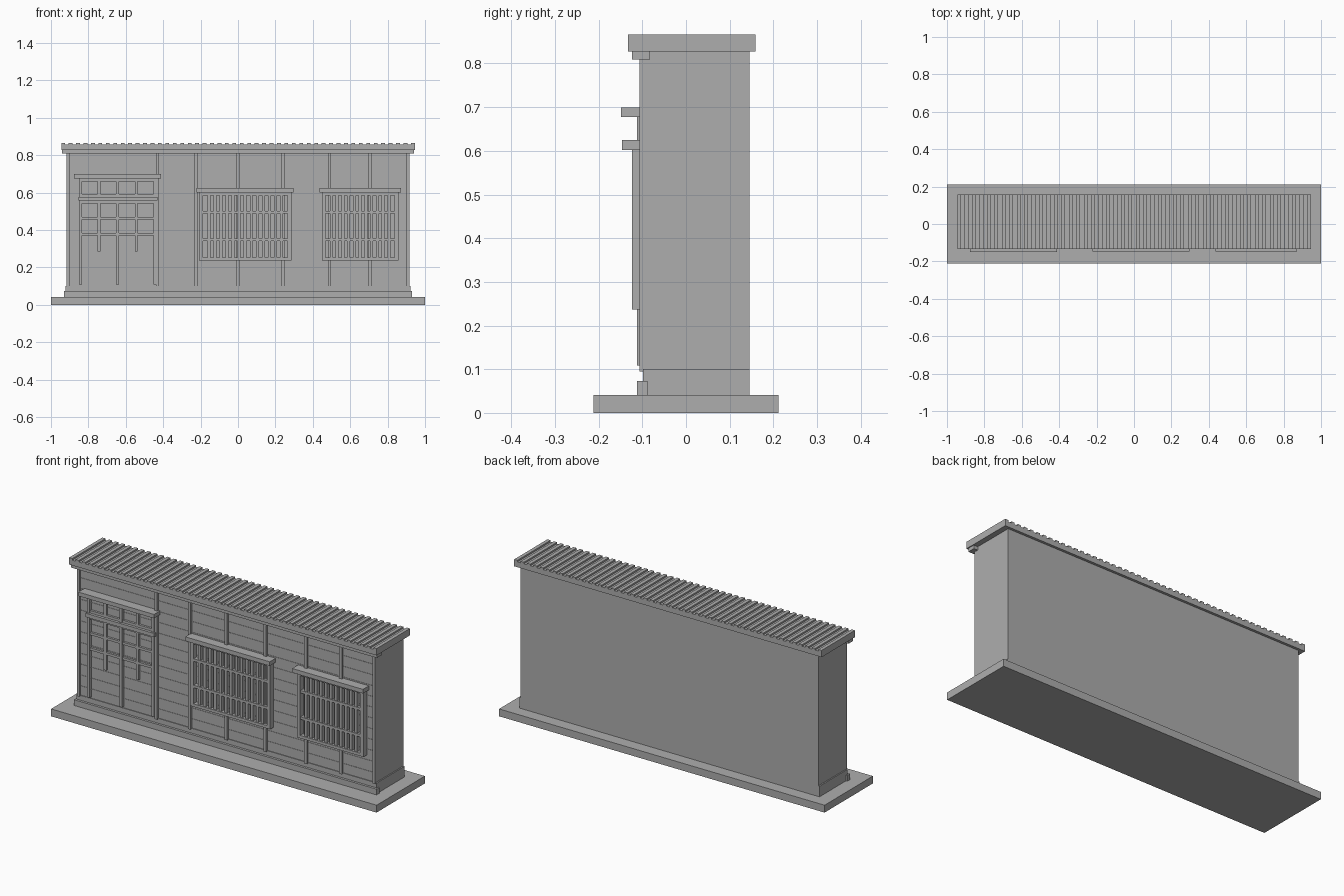
import bpy
import bmesh

if "Cube" in bpy.data.objects:
    bpy.data.objects.remove(bpy.data.objects["Cube"])

# One plain grey for the whole model
grey = bpy.data.materials.new("plain grey")
grey.diffuse_color = (0.42, 0.42, 0.42, 1)
grey.use_nodes = True
grey.node_tree.nodes["Principled BSDF"].inputs["Base Color"].default_value = grey.diffuse_color


def boxes(name, items):
    """One object from boxes given as (x0, x1, y0, y1, z0, z1)."""
    bm = bmesh.new()
    for x0, x1, y0, y1, z0, z1 in items:
        vs = bmesh.ops.create_cube(bm, size=1)["verts"]
        for v in vs:
            v.co = (x1 if v.co.x > 0 else x0,
                    y1 if v.co.y > 0 else y0,
                    z1 if v.co.z > 0 else z0)
    me = bpy.data.meshes.new(name)
    bm.to_mesh(me)
    bm.free()
    me.materials.append(grey)
    ob = bpy.data.objects.new(name, me)
    bpy.context.collection.objects.link(ob)
    return ob


WALL = -0.095   # front face of the wall
POST = -0.107   # front face of the posts

# Ground slab, foundation, sill and main body
boxes("base_slab", [(-1, 1, -0.212, 0.212, 0, 0.041)])
boxes("foundation", [(-0.922, 0.922, -0.099, 0.145, 0.041, 0.1)])
boxes("front_sill", [(-0.93, 0.93, -0.112, -0.088, 0.041, 0.073)])
boxes("wall_body", [(-0.915, 0.915, WALL, 0.145, 0.1, 0.828)])

# Thin seams between the horizontal boards
boxes("board_seams", [(-0.9, 0.9, WALL - 0.002, WALL + 0.002, z, z + 0.003)
                      for z in [0.15 + 0.06 * i for i in range(11)]])

# Vertical posts on the front
boxes("wall_posts", [(x - 0.008, x + 0.008, POST, WALL + 0.003, 0.095, 0.812)
                     for x in (-0.908, -0.43, -0.225, 0, 0.24, 0.49, 0.705, 0.908)])

# Roof slab, front eave beam and raised ribs
boxes("eave_beam", [(-0.94, 0.94, -0.124, -0.083, 0.809, 0.83)])
boxes("roof_slab", [(-0.945, 0.945, -0.133, 0.159, 0.828, 0.857)])
boxes("roof_ribs", [(x - 0.01, x + 0.01, -0.133, 0.159, 0.855, 0.866)
                    for x in [-0.935 + 1.87 * i / 47 for i in range(48)]])

# Door: jambs, centre stile, lattice, transom and hood
boxes("door_frame", [(x - 0.008, x + 0.008, -0.112, WALL, 0.108, 0.677)
                     for x in (-0.842, -0.643, -0.445)])
boxes("door_lattice_uprights", [(x - 0.008, x + 0.008, -0.108, WALL, 0.285, 0.677)
                                for x in (-0.742, -0.544)])
boxes("door_lattice_rails", [(-0.842, -0.445, -0.107, WALL, z - 0.007, z + 0.007)
                             for z in (0.378, 0.463, 0.55, 0.585, 0.668)])
boxes("door_transom", [(-0.852, -0.43, -0.122, WALL, 0.557, 0.578)])
boxes("door_hood", [(-0.877, -0.412, -0.149, WALL, 0.677, 0.699)])


def window(name, x0, x1, bars):
    """Framed lattice window with a hood board above."""
    z0, z1, f = 0.237, 0.603, 0.02
    boxes(name + "_frame", [
        (x0, x0 + f, -0.124, WALL, z0, z1),
        (x1 - f, x1, -0.124, WALL, z0, z1),
        (x0 + f, x1 - f, -0.124, WALL, z0, z0 + 0.016),
        (x0 + f, x1 - f, -0.124, WALL, z1 - 0.018, z1)])
    step = (x1 - x0 - 2 * f) / (bars + 1)
    centres = [x0 + f + step * (i + 1) for i in range(bars)]
    boxes(name + "_bars", [(x - 0.008, x + 0.008, -0.118, WALL, z0 + 0.01, z1 - 0.01)
                           for x in centres])
    boxes(name + "_rails", [(x0 + 0.01, x1 - 0.01, -0.121, WALL, z - 0.007, z + 0.007)
                            for z in (0.348, 0.495)])
    boxes(name + "_hood", [(x0 - 0.013, x1 + 0.013, -0.147, WALL, 0.602, 0.625)])


window("left_window", -0.208, 0.285, 13)
window("right_window", 0.449, 0.858, 11)
